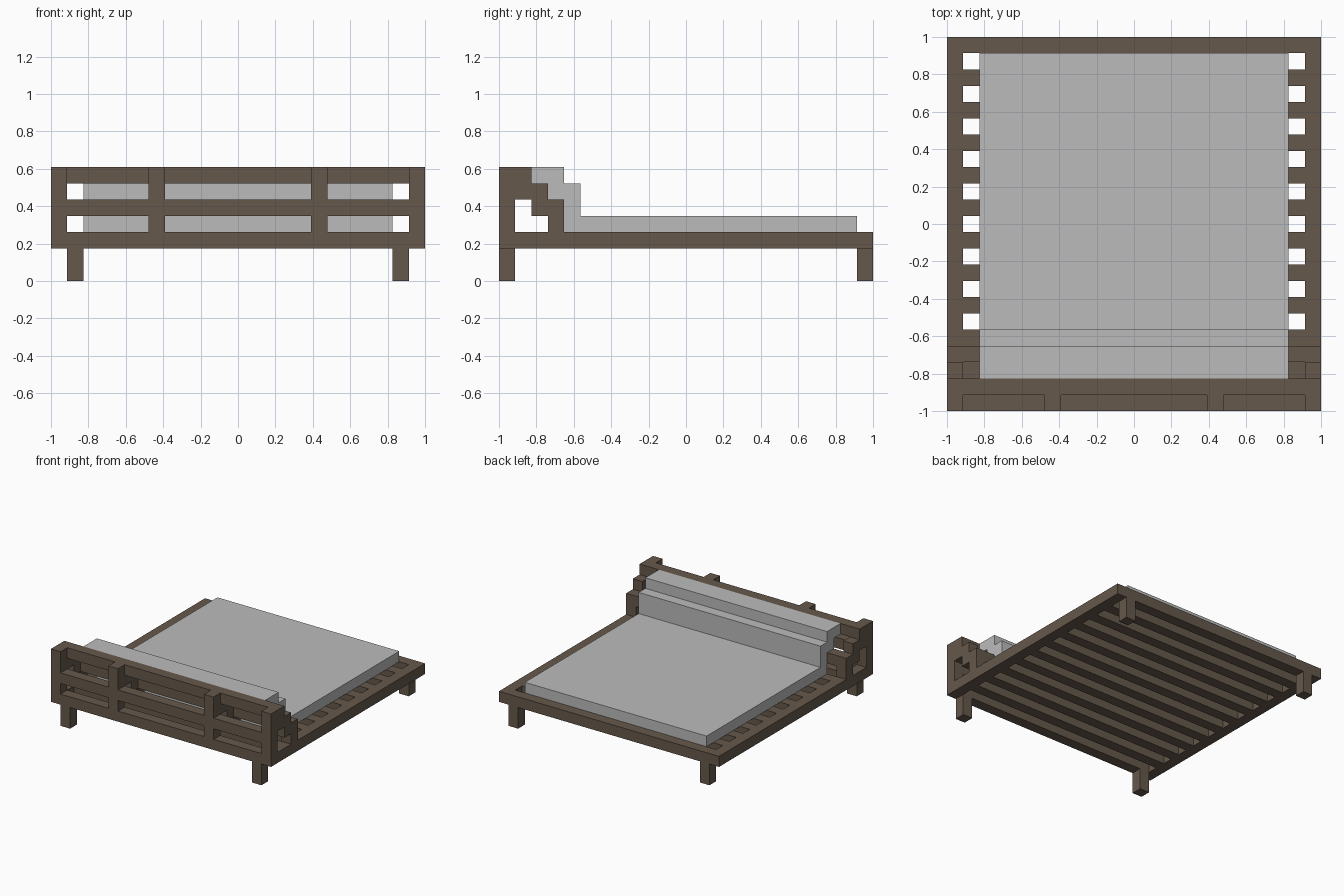
import bpy, bmesh

if "Cube" in bpy.data.objects:
    bpy.data.objects.remove(bpy.data.objects["Cube"], do_unlink=True)

N = 23            # the bed is laid out on a grid of 23 beam widths
U = 2 / N


def material(name, rgb):
    m = bpy.data.materials.new(name)
    m.use_nodes = True
    colour = (*rgb, 1)
    m.diffuse_color = colour
    m.node_tree.nodes["Principled BSDF"].inputs["Base Color"].default_value = colour
    return m


wood = material("dark_wood", (0.133, 0.098, 0.071))
fabric = material("grey_fabric", (0.5, 0.5, 0.5))


def finish(name, bm, mat):
    bmesh.ops.recalc_face_normals(bm, faces=bm.faces[:])
    mesh = bpy.data.meshes.new(name)
    bm.to_mesh(mesh)
    bm.free()
    mesh.materials.append(mat)
    ob = bpy.data.objects.new(name, mesh)
    bpy.context.collection.objects.link(ob)


def beam(name, x, y, z):
    """Box from (start, end) grid ranges on each axis."""
    bm = bmesh.new()
    bmesh.ops.create_cube(bm, size=1)
    for v in bm.verts:
        v.co = (x[v.co.x > 0] * U - 1, y[v.co.y > 0] * U - 1, z[v.co.z > 0] * U)
    finish(name, bm, wood)


# Bed frame
beam("front_rail", (0, N), (0, 1), (2, 3))
beam("back_rail", (0, N), (N - 1, N), (2, 3))
for side, x in (("right", 0), ("left", N - 1)):
    beam(side + "_rail", (x, x + 1), (1, N - 1), (2, 3))

# Slats
for i in range(2, N - 2, 2):
    beam("slat", (1, N - 1), (i, i + 1), (2, 3))

# Legs
for x in (1, N - 2):
    for y in (0, N - 1):
        beam("leg", (x, x + 1), (y, y + 1), (0, 2))

# Headboard posts with stepped brackets behind them
posts = (0, 6, 16, N - 1)
for x in posts:
    w = (x, x + 1)
    beam("headboard_post", w, (0, 1), (3, 7))
    beam("bracket_upper", w, (1, 3), (5, 6))
    beam("bracket_middle", w, (2, 3), (4, 5))
    beam("bracket_foot", w, (3, 4), (3, 4))

# Headboard rails
beam("headboard_top_rail", (0, N), (1, 2), (6, 7))
beam("cushion_support_rail", (0, N), (3, 4), (4, 5))
for a, b in zip(posts, posts[1:]):
    beam("headboard_middle_rail", (a + 1, b), (0, 1), (4, 5))

# Mattress and stepped back cushion, one extruded side profile
profile = [(4, 3), (22, 3), (22, 4), (5, 4), (5, 6), (4, 6),
           (4, 7), (2, 7), (2, 6), (3, 6), (3, 5), (4, 5)]
bm = bmesh.new()
face = bm.faces.new([bm.verts.new((2 * U - 1, y * U - 1, z * U)) for y, z in profile])
ext = bmesh.ops.extrude_face_region(bm, geom=[face])
for v in ext["geom"]:
    if isinstance(v, bmesh.types.BMVert):
        v.co.x = 1 - 2 * U
finish("mattress", bm, fabric)
